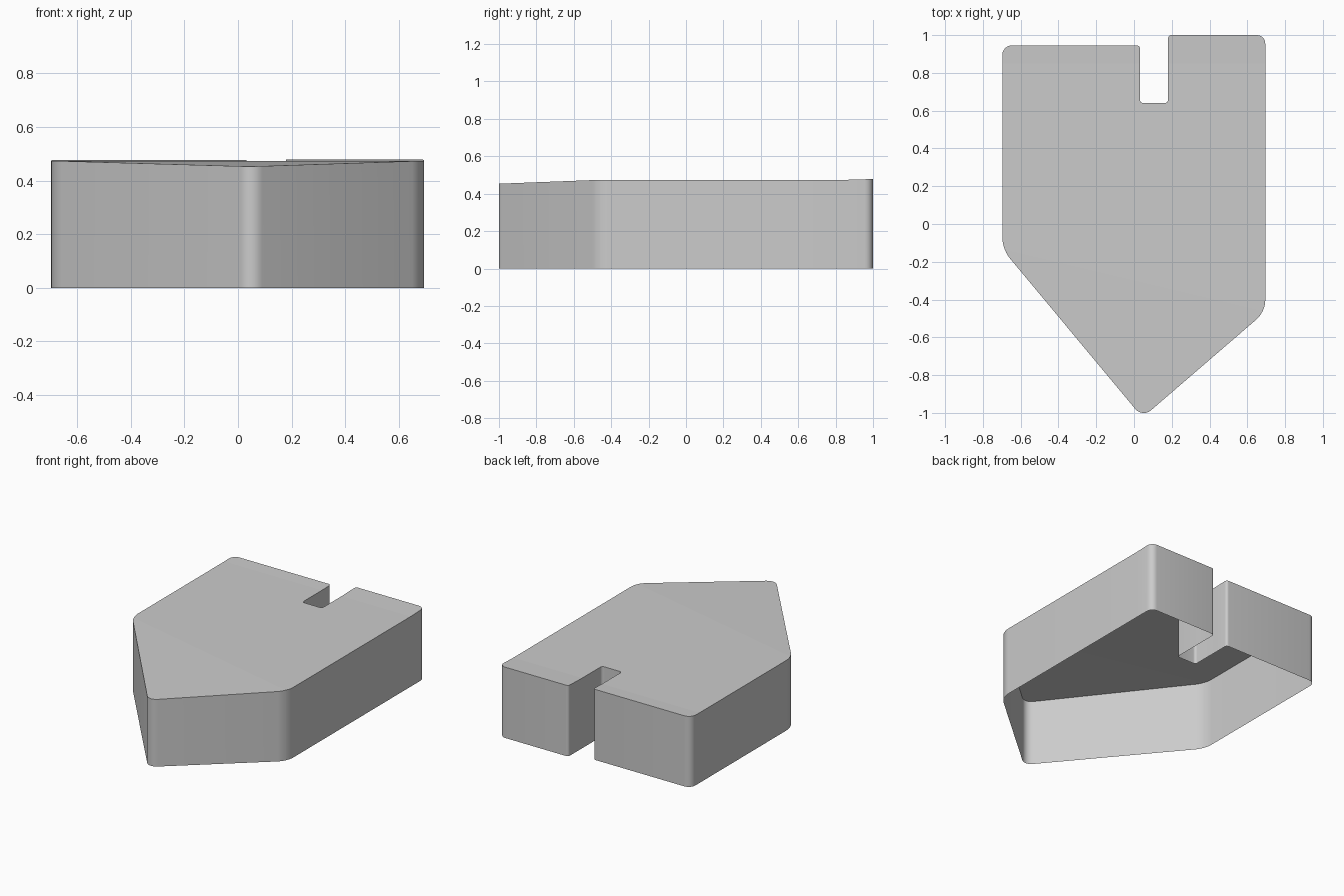
import bpy, bmesh
from mathutils import Vector

if "Cube" in bpy.data.objects:
    bpy.data.objects.remove(bpy.data.objects["Cube"])

HEIGHT = 0.474

# outline corners, counter-clockwise: x, y, rounding length
CORNERS = [
    (0.045, -1.025, 0.06), (0.695, -0.465, 0.06), (0.695, 1.0, 0.045),
    (0.18, 1.0, 0.018), (0.18, 0.64, 0.018), (0.032, 0.64, 0.018),
    (0.032, 0.945, 0.018), (-0.697, 0.945, 0.05), (-0.697, -0.134, 0.06),
]


def rounded(corners, steps=6):
    """Replace every corner by a short smooth curve."""
    pts = []
    for i, (x, y, d) in enumerate(corners):
        p = Vector((x, y, 0))
        a = Vector((*corners[i - 1][:2], 0))
        b = Vector((*corners[(i + 1) % len(corners)][:2], 0))
        a, b = p + (a - p).normalized() * d, p + (b - p).normalized() * d
        w = 0.75  # rational weight, close to a circular arc
        for k in range(steps + 1):
            t = k / steps
            ca, cp, cb = (1 - t) ** 2, 2 * w * t * (1 - t), t * t
            pts.append((a * ca + p * cp + b * cb) / (ca + cp + cb))
    return pts


# roof sheet with side walls, open underneath
bm = bmesh.new()
outline = rounded(CORNERS)
low = [bm.verts.new(p) for p in outline]
high = [bm.verts.new(p + Vector((0, 0, HEIGHT))) for p in outline]
for i in range(len(low)):
    j = (i + 1) % len(low)
    bm.faces.new((low[i], low[j], high[j], high[i])).smooth = True
bm.faces.new(high)

# creases where the roof dips to the pointed front and lifts at the back
front_co, front_no = Vector((-0.697, -0.134, 0)), Vector((-0.331, -1.392, 0)).normalized()
back_co, back_no = Vector((0, 0.85, 0)), Vector((0, 1, 0))
for co, no, slope in ((front_co, front_no, -0.031), (back_co, back_no, 0.03)):
    bmesh.ops.bisect_plane(bm, geom=bm.verts[:] + bm.edges[:] + bm.faces[:],
                           plane_co=co, plane_no=no)
    for v in bm.verts:
        if v.co.z > 0.1:
            v.co.z += slope * max(0, (v.co - co).dot(no))

# keep corners of the roof and notch crisp
for e in bm.edges:
    if len(e.link_faces) == 2 and e.calc_face_angle(0) > 0.6:
        e.smooth = False

mesh = bpy.data.meshes.new("roof_shell")
bm.to_mesh(mesh)
bm.free()
shell = bpy.data.objects.new("roof_shell", mesh)
bpy.context.collection.objects.link(shell)
